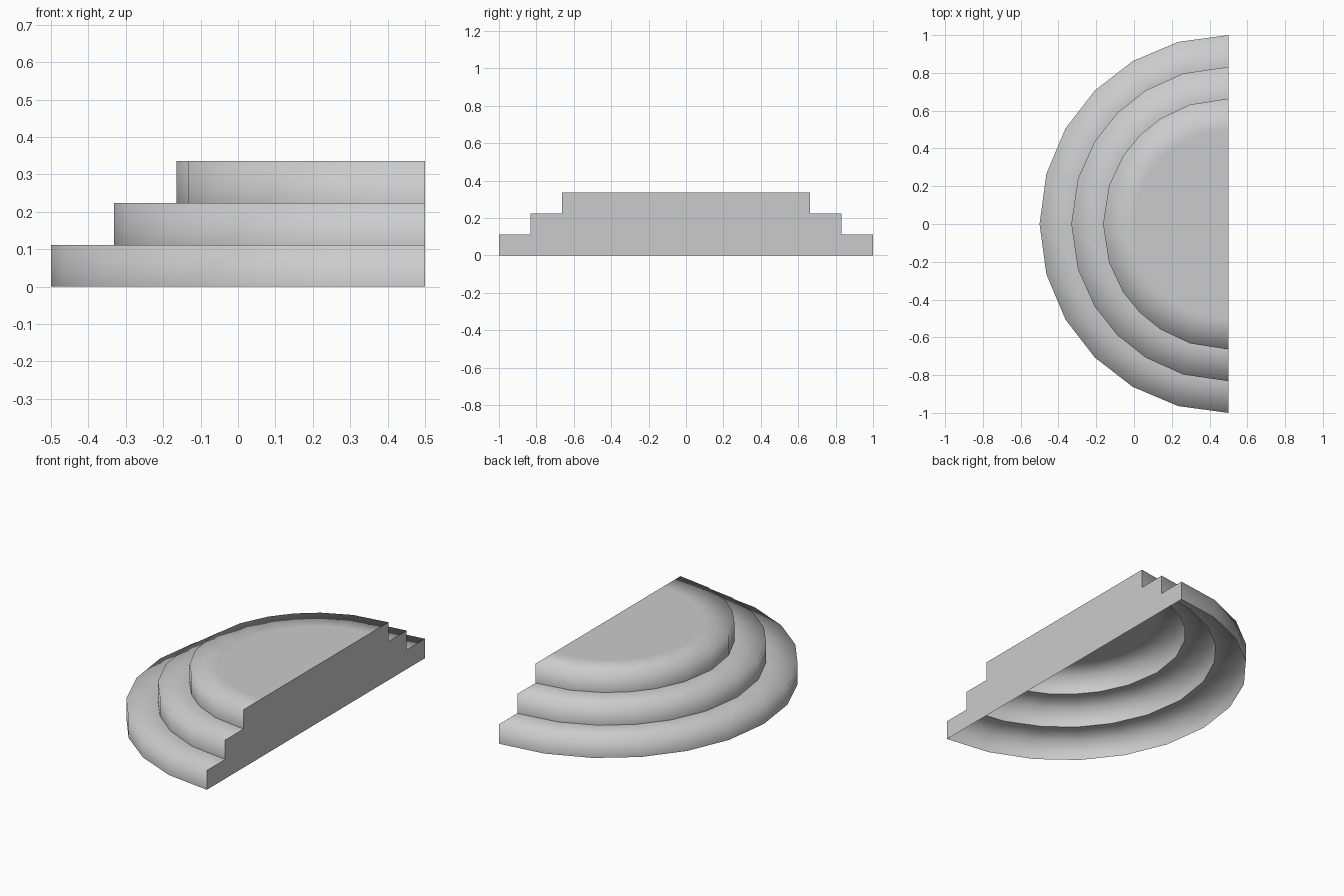
import bpy
import math

cube = bpy.data.objects.get("Cube")
if cube:
    bpy.data.objects.remove(cube, do_unlink=True)

STONE = (0.6, 0.6, 0.6)
RISE = 0.112
SEGMENTS = 12
CENTRE_X = 0.5
# Radius of each step and how far its corners drift from even spacing (degrees)
STEPS = [("lower_step", 1.0, 0.5), ("middle_step", 0.832, 2.0), ("top_step", 0.664, 3.3)]
CAP = (0.5, 3.3)

mat = bpy.data.materials.new("plain grey stone")
mat.use_nodes = True
mat.diffuse_color = (*STONE, 1)
mat.node_tree.nodes["Principled BSDF"].inputs["Base Color"].default_value = (*STONE, 1)


def half_ring(radius, drift, z):
    """Points of a half circle that bulges towards -x."""
    points = []
    for i in range(SEGMENTS + 1):
        a = math.pi * (i / SEGMENTS - 0.5)
        a += math.radians(drift) * math.sin(4 * a)
        points.append((CENTRE_X - radius * math.cos(a), radius * math.sin(a), z))
    return points


def add_mesh(name, verts, faces, smooth):
    mesh = bpy.data.meshes.new(name)
    mesh.from_pydata(verts, [], faces)
    mesh.materials.append(mat)
    for poly in mesh.polygons:
        poly.use_smooth = smooth
    mesh.update()
    obj = bpy.data.objects.new(name, mesh)
    bpy.context.collection.objects.link(obj)
    return obj


# Steps: each is an open riser and tread, softly shaded across their shared edge
n = SEGMENTS + 1
for k, (name, radius, drift) in enumerate(STEPS):
    top = RISE * (k + 1)
    last = k == len(STEPS) - 1
    inner_r, inner_drift = CAP if last else STEPS[k + 1][1:]
    verts = (half_ring(radius, drift, RISE * k) + half_ring(radius, drift, top)
             + half_ring(inner_r, inner_drift, top))
    faces = [(r * n + i, r * n + n + i, r * n + n + i + 1, r * n + i + 1)
             for r in range(2) for i in range(SEGMENTS)]
    if last:
        # Flat landing inside the top rim
        faces.append(tuple(reversed(range(2 * n, 3 * n))))
    # Turn every face outward
    faces = [tuple(reversed(f)) for f in faces]
    add_mesh(name, verts, faces, True)

# Back wall: one flat stepped outline, mirrored across y
half = []
for k, (name, radius, drift) in enumerate(STEPS):
    half += [(CENTRE_X, radius, RISE * k), (CENTRE_X, radius, RISE * (k + 1))]
outline = half + [(x, -y, z) for x, y, z in reversed(half)]
add_mesh("back_wall", outline, [tuple(range(len(outline)))], False)
